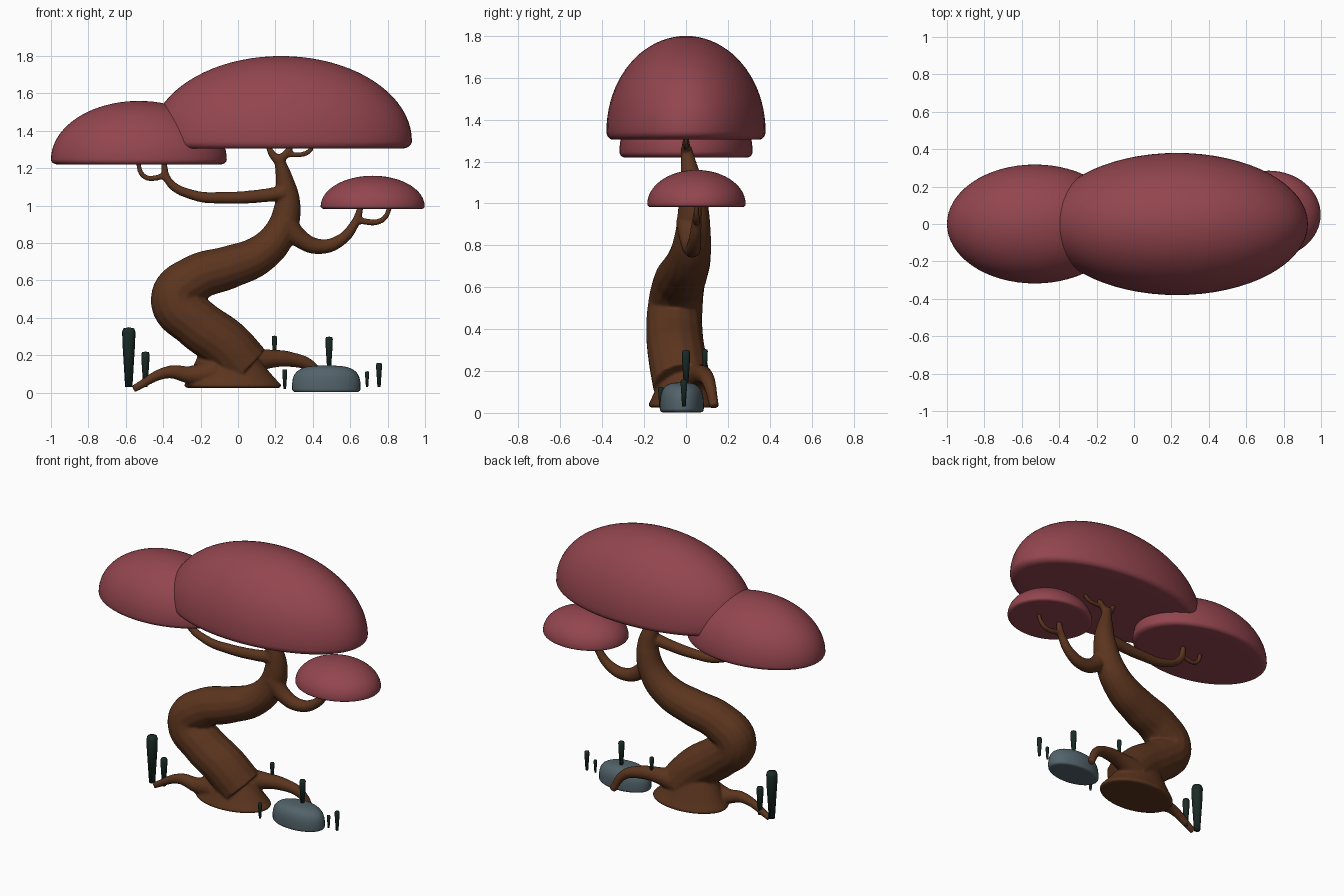
import bpy, bmesh
from math import sin, cos, pi
from mathutils import Matrix

if "Cube" in bpy.data.objects:
    bpy.data.objects.remove(bpy.data.objects["Cube"])


def material(name, rgb):
    m = bpy.data.materials.new(name)
    m.diffuse_color = (*rgb, 1)
    m.use_nodes = True
    m.node_tree.nodes["Principled BSDF"].inputs["Base Color"].default_value = m.diffuse_color
    return m


LEAF = material("leaf_red", (0.29, 0.06, 0.076))
BARK = material("bark_brown", (0.105, 0.035, 0.013))
STONE = material("stone_grey", (0.085, 0.125, 0.145))
REED = material("reed_green", (0.010, 0.024, 0.019))


def lathe(name, profile, loc, size, mat, steps=64):
    """Spin an (r, z) profile round z, then scale it to size and place it."""
    bm = bmesh.new()
    vs = [bm.verts.new((r, 0, z)) for r, z in profile]
    es = [bm.edges.new(p) for p in zip(vs, vs[1:])]
    bmesh.ops.spin(bm, geom=vs + es, axis=(0, 0, 1), cent=(0, 0, 0),
                   angle=2 * pi, steps=steps)
    bmesh.ops.remove_doubles(bm, verts=bm.verts, dist=1e-4)
    bmesh.ops.transform(bm, verts=bm.verts,
                        matrix=Matrix.Translation(loc) @ Matrix.Diagonal((*size, 1)))
    bmesh.ops.recalc_face_normals(bm, faces=bm.faces)
    me = bpy.data.meshes.new(name)
    bm.to_mesh(me)
    bm.free()
    me.shade_smooth()
    me.materials.append(mat)
    ob = bpy.data.objects.new(name, me)
    bpy.context.collection.objects.link(ob)
    return ob


def dome(power, lip, n=20):
    """Unit half dome with a rounded lower lip; a lower power is boxier."""
    lower = [(1 - lip + lip * sin(i * pi / 12), lip - lip * cos(i * pi / 12)) for i in range(6)]
    angles = [i * pi / 2 / n for i in range(n)]
    upper = [(cos(a) ** power, lip + (1 - lip) * sin(a) ** power) for a in angles]
    return [(0, 0), (0.6, 0)] + lower + upper + [(0, 1)]


# Leaf canopies
lathe("main_canopy", dome(1, 0.08), (0.23, 0, 1.305), (0.70, 0.38, 0.495), LEAF)
lathe("left_canopy", dome(1, 0.08), (-0.53, 0, 1.22), (0.47, 0.318, 0.34), LEAF)
lathe("right_canopy", dome(1, 0.08), (0.72, 0.05, 0.982), (0.278, 0.235, 0.178), LEAF)

# Rock
lathe("rock", dome(0.62, 0.12), (0.472, -0.02, 0.003), (0.183, 0.105, 0.142), STONE, 32)

# Reeds: slim stems, wider and rounded at the top (x, y, bottom, top)
stem = [(0, 0), (0.55, 0), (0.97, 0.75), (1, 0.92), (0.85, 0.98), (0, 1)]
reeds = [(-0.584, -0.09, 0.03, 0.35), (-0.495, -0.09, 0.03, 0.22),
         (0.195, 0.09, 0.19, 0.305), (0.25, -0.12, 0.02, 0.125),
         (0.487, 0, 0.13, 0.30), (0.69, -0.01, 0.03, 0.115), (0.754, -0.01, 0.03, 0.16)]
for i, (x, y, z0, z1) in enumerate(reeds):
    r = 0.002 + 0.104 * (z1 - z0)
    lathe(f"reed_{i + 1}", stem, (x, y, z0), (r, r, z1 - z0), REED, 16)

# Wood: one curve object with a tapering spline per limb
cu = bpy.data.curves.new("trunk", 'CURVE')
cu.dimensions = '3D'
cu.bevel_depth = 1
cu.bevel_resolution = 6
cu.use_fill_caps = True


def limb(path, r0, r1, y0=0, y1=0, power=1.0, sway=0):
    """Smooth limb through (x, z) points; radius and y run from start to end."""
    sp = cu.splines.new('BEZIER')
    sp.resolution_u = 10
    sp.radius_interpolation = 'CARDINAL'
    sp.bezier_points.add(len(path) - 1)
    for i, (x, z) in enumerate(path):
        t = i / (len(path) - 1)
        bp = sp.bezier_points[i]
        bp.co = (x, y0 + (y1 - y0) * t - sway * sin(2 * pi * t), z)
        bp.radius = r0 + (r1 - r0) * t ** power
        bp.handle_left_type = bp.handle_right_type = 'AUTO'


# Trunk
limb([(0.04, 0.14), (-0.07, 0.26), (-0.22, 0.37), (-0.335, 0.50), (-0.23, 0.61),
      (-0.05, 0.67), (0.11, 0.735), (0.215, 0.84), (0.265, 1.0), (0.25, 1.13),
      (0.215, 1.27)], 0.14, 0.026, -0.02, 0, 2.2, 0.04)
# Crown twigs
limb([(0.215, 1.24), (0.18, 1.28), (0.155, 1.33)], 0.026, 0.013)
limb([(0.215, 1.24), (0.26, 1.28), (0.29, 1.33)], 0.026, 0.014)
limb([(0.25, 1.27), (0.38, 1.29), (0.40, 1.33)], 0.015, 0.012)
# Left branch and twig
limb([(0.25, 1.07), (0.13, 1.053), (-0.06, 1.042), (-0.24, 1.057), (-0.37, 1.13),
      (-0.40, 1.25)], 0.038, 0.016, 0, 0, 1.4)
limb([(-0.38, 1.16), (-0.50, 1.155), (-0.54, 1.25)], 0.016, 0.013)
# Right branch and twig
limb([(0.25, 0.92), (0.33, 0.825), (0.43, 0.782), (0.54, 0.81), (0.625, 0.905),
      (0.66, 1.01)], 0.058, 0.016, 0.01, 0.06)
limb([(0.63, 0.92), (0.77, 0.923), (0.82, 1.01)], 0.018, 0.013, 0.05, 0.05)
# Left and right roots
limb([(-0.12, 0.11), (-0.25, 0.095), (-0.37, 0.11), (-0.56, 0.02)],
     0.075, 0.02, -0.07, -0.1, 0.7)
limb([(0.02, 0.16), (0.16, 0.18), (0.28, 0.178), (0.39, 0.14), (0.46, 0.03)],
     0.075, 0.023, 0.04, 0.135, 0.6)
trunk = bpy.data.objects.new("trunk", cu)
bpy.context.collection.objects.link(trunk)

# Flared foot of the trunk: leaning, squashed cone
foot = lathe("trunk_foot", [(0, 0), (0.95, 0), (1, 0.06), (0.86, 0.3), (0.5, 1), (0, 1)],
             (-0.025, -0.01, 0.025), (0.262, 0.17, 0.21), BARK)
for v in foot.data.vertices:
    v.co.x -= 0.2 * (v.co.z - 0.025)

# Merge all wood into one blended skin
bpy.ops.object.select_all(action='DESELECT')
trunk.select_set(True)
bpy.context.view_layer.objects.active = trunk
bpy.ops.object.convert(target='MESH')
trunk = bpy.context.view_layer.objects.active
foot.select_set(True)
bpy.ops.object.join()
trunk.data.materials.clear()
trunk.data.materials.append(BARK)
rm = trunk.modifiers.new("merge", 'REMESH')
rm.mode = 'VOXEL'
rm.voxel_size = 0.008
rm.use_smooth_shade = True
sm = trunk.modifiers.new("soften", 'SMOOTH')
sm.factor = 0.5
sm.iterations = 5
